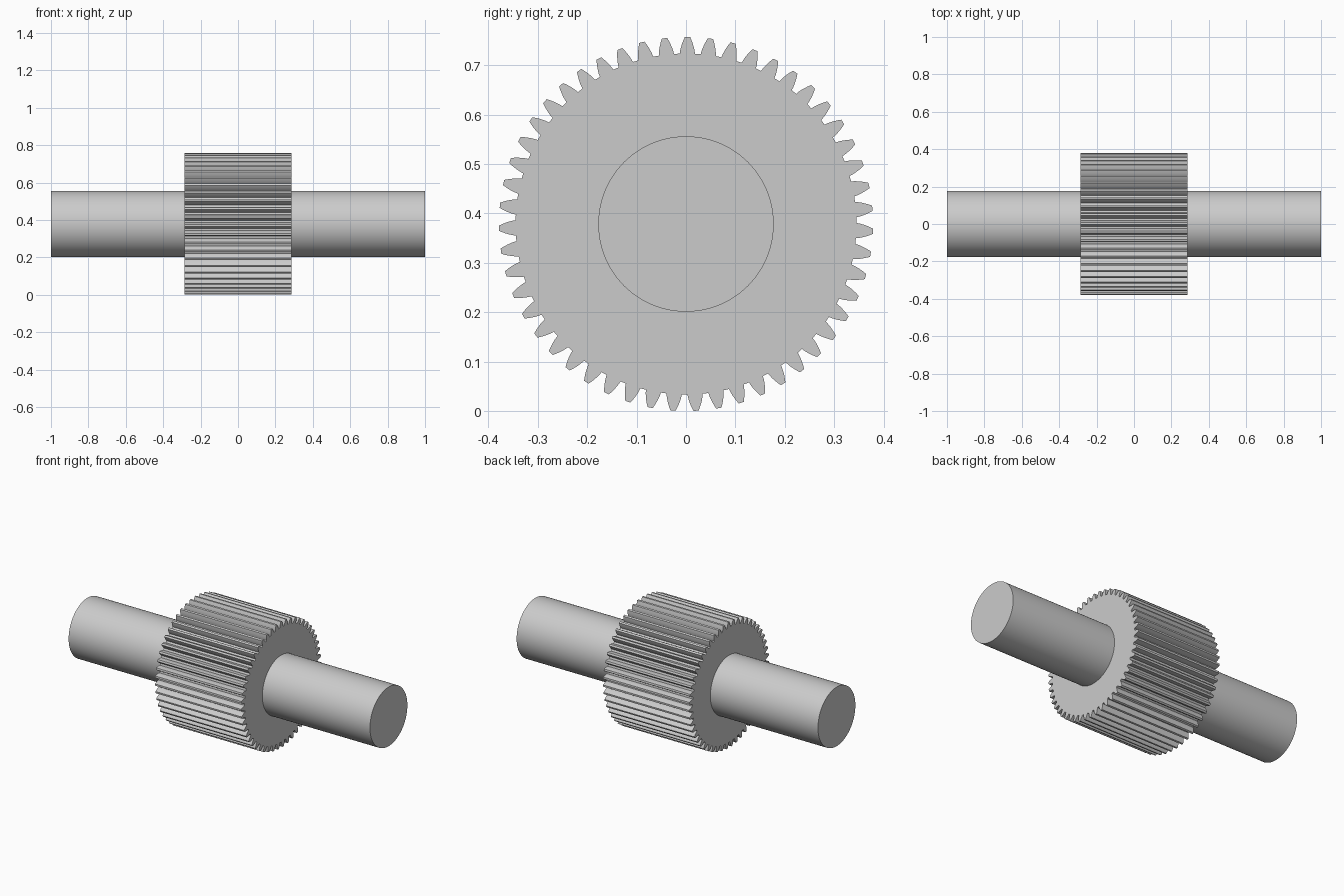
import bpy, bmesh, math

if "Cube" in bpy.data.objects:
    bpy.data.objects.remove(bpy.data.objects["Cube"])

TEETH, TIP_R, ROOT_R, BASE_R = 51, 0.3785, 0.345, 0.342
SHAFT_R, HALF_GEAR, HALF_SHAFT = 0.1775, 0.286, 1.0
AXIS_Z, PHASE, SEGS = 0.3785, 0.008, 96

steel = bpy.data.materials.new("plain grey")
steel.diffuse_color = (0.6, 0.6, 0.6, 1)
steel.use_nodes = True
steel.node_tree.nodes["Principled BSDF"].inputs["Base Color"].default_value = steel.diffuse_color


def involute(a):
    return math.tan(a) - a


def half_angle(r):
    """Half the angular thickness of an involute tooth at radius r."""
    return (math.pi / (2 * TEETH) + involute(math.radians(20))
            - involute(math.acos(BASE_R / r)))


def ring(bm, polar, x):
    """Closed loop of edges from (angle clockwise from top, radius) points."""
    vs = [bm.verts.new((x, r * math.sin(a), AXIS_Z + r * math.cos(a))) for a, r in polar]
    return vs, [bm.edges.new((v, vs[(i + 1) % len(vs)])) for i, v in enumerate(vs)]


def skin(bm, a, b):
    for i in range(len(a)):
        j = (i + 1) % len(a)
        bm.faces.new((a[i], a[j], b[j], b[i]))


def finish(bm, name):
    bmesh.ops.recalc_face_normals(bm, faces=bm.faces[:])
    me = bpy.data.meshes.new(name)
    bm.to_mesh(me)
    bm.free()
    me.materials.append(steel)
    ob = bpy.data.objects.new(name, me)
    bpy.context.collection.objects.link(ob)
    bpy.ops.object.select_all(action='DESELECT')
    ob.select_set(True)
    bpy.context.view_layer.objects.active = ob
    bpy.ops.object.shade_smooth_by_angle(angle=math.radians(20))


# Tooth outline: involute flanks, flat tips and roots
flank = [ROOT_R + (TIP_R - ROOT_R) * t / 5 for t in range(6)]
outline = []
for k in range(TEETH):
    mid = PHASE + k * math.tau / TEETH
    outline += [(mid - half_angle(r), r) for r in flank]
    outline += [(mid + half_angle(r), r) for r in reversed(flank)]
circle = [(i * math.tau / SEGS, SHAFT_R) for i in range(SEGS)]

# Gear wheel, its end faces open where the shaft leaves
bm = bmesh.new()
ends = []
for x in (-HALF_GEAR, HALF_GEAR):
    teeth, outer = ring(bm, outline, x)
    _, inner = ring(bm, circle, x)
    bmesh.ops.triangle_fill(bm, edges=outer + inner, use_beauty=True,
                            use_dissolve=False, normal=(1, 0, 0))
    ends.append(teeth)
skin(bm, *ends)
finish(bm, "gear_wheel")

# Shaft on both sides of the gear
for side, name in ((-1, "left_shaft"), (1, "right_shaft")):
    bm = bmesh.new()
    near, _ = ring(bm, circle, side * HALF_GEAR)
    far, _ = ring(bm, circle, side * HALF_SHAFT)
    skin(bm, near, far)
    cap = bm.faces.new(far)
    bmesh.ops.recalc_face_normals(bm, faces=bm.faces[:])
    finish(bm, name)
